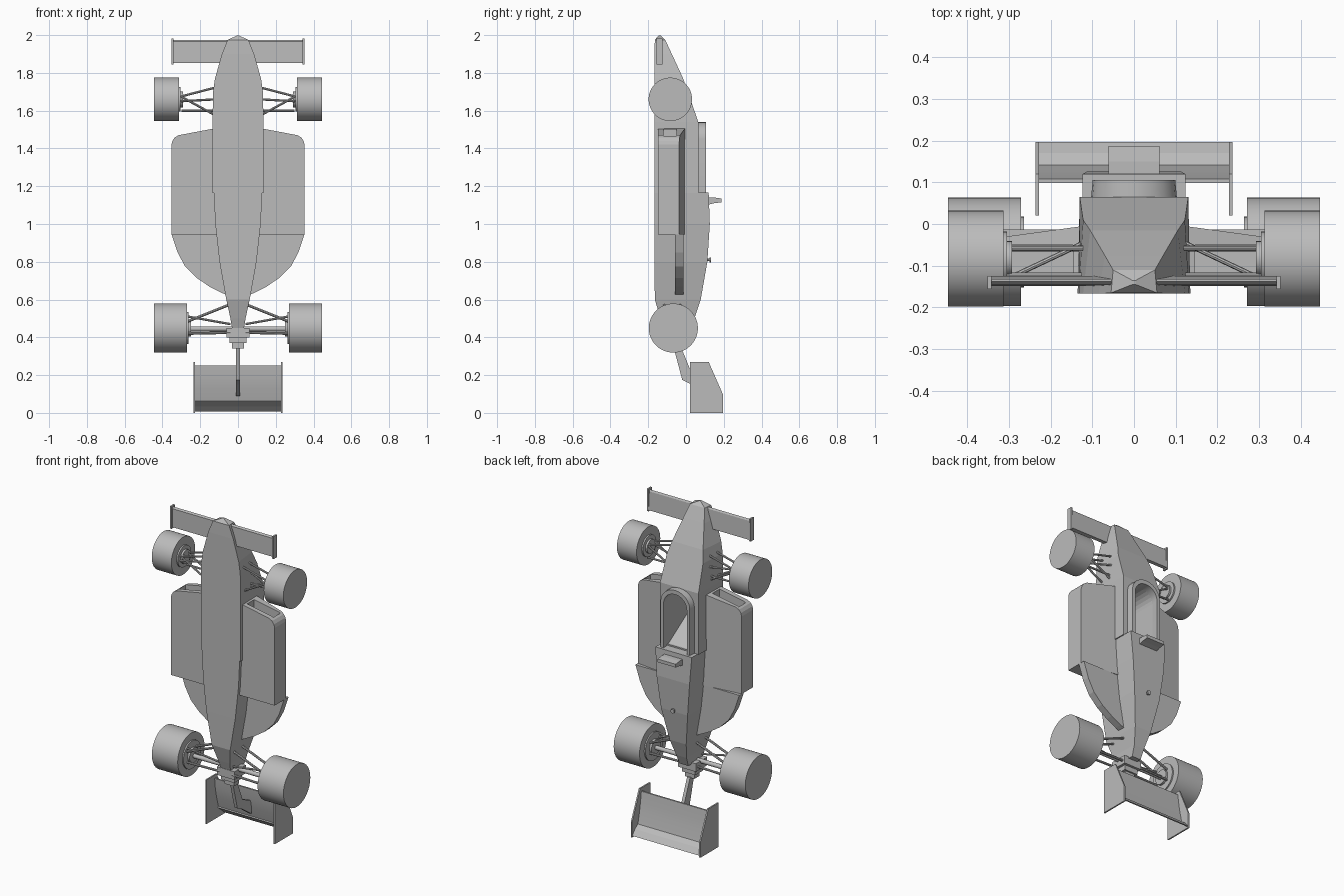
import bpy, bmesh, math
from mathutils import Vector

if "Cube" in bpy.data.objects:
    bpy.data.objects.remove(bpy.data.objects["Cube"])

grey = bpy.data.materials.new("plain grey")
grey.diffuse_color = (0.5, 0.5, 0.5, 1)
grey.use_nodes = True
grey.node_tree.nodes["Principled BSDF"].inputs["Base Color"].default_value = grey.diffuse_color


def finish(bm, name, smooth=False):
    bmesh.ops.recalc_face_normals(bm, faces=bm.faces)
    me = bpy.data.meshes.new(name)
    bm.to_mesh(me)
    bm.free()
    me.materials.append(grey)
    ob = bpy.data.objects.new(name, me)
    bpy.context.collection.objects.link(ob)
    if smooth:
        bpy.context.view_layer.objects.active = ob
        ob.select_set(True)
        bpy.ops.object.shade_smooth_by_angle(angle=math.radians(35))
        ob.select_set(False)
    return ob


def loft(name, rings, smooth=False):
    """Closed skin through rings with equal point counts."""
    bm = bmesh.new()
    rows = [[bm.verts.new(p) for p in r] for r in rings]
    n = len(rows[0])
    for a, b in zip(rows, rows[1:]):
        for i in range(n):
            bm.faces.new((a[i], a[(i + 1) % n], b[(i + 1) % n], b[i]))
    bm.faces.new(rows[0])
    bm.faces.new(rows[-1])
    return finish(bm, name, smooth)


def box(name, x0, x1, y0, y1, z0, z1):
    return loft(name, [[(x0, y0, z), (x1, y0, z), (x1, y1, z), (x0, y1, z)] for z in (z0, z1)])


def plate_x(name, pts, x0, x1, smooth=False):
    """Outline in (y, z) extruded along x."""
    return loft(name, [[(x, y, z) for y, z in pts] for x in (x0, x1)], smooth)


def plate_y(name, pts, y0, y1, smooth=False):
    """Outline in (x, z) extruded along y."""
    return loft(name, [[(x, y, z) for x, z in pts] for y in (y0, y1)], smooth)


def rod(name, a, b, r, n=8):
    a, b = Vector(a), Vector(b)
    q = (b - a).to_track_quat('Z', 'Y')
    ring = [q @ Vector((r * math.cos(2 * math.pi * i / n), r * math.sin(2 * math.pi * i / n), 0))
            for i in range(n)]
    return loft(name, [[p + c for p in ring] for c in (a, b)], n > 8)


def cut(ob, cutter):
    cutter.hide_render = True
    cutter.hide_set(True)
    m = ob.modifiers.new("opening", 'BOOLEAN')
    m.operation = 'DIFFERENCE'
    m.solver = 'EXACT'
    m.object = cutter


def section(z, wb, wt, y0, y1):
    return [(-wb, y0, z), (wb, y0, z), (wt, y1, z), (-wt, y1, z)]


# nose and tub, with pointed tip
tub = loft("nose_and_tub", [section(*s) for s in (
    (1.165, .135, .130, -.167, .065), (1.54, .135, .130, -.167, .065),
    (1.70, .132, .122, -.167, .010), (1.77, .122, .105, -.167, -.015),
    (1.90, .085, .070, -.167, -.075), (1.975, .055, .050, -.165, -.110),
    (1.998, .004, .004, -.145, -.135))])

# tapering engine cover
loft("engine_cover", [section(*s) for s in (
    (.44, .030, .030, -.115, .020), (.50, .040, .035, -.135, .045),
    (.60, .062, .056, -.165, .078), (.80, .098, .090, -.167, .113),
    (1.00, .120, .112, -.167, .126), (1.167, .128, .123, -.167, .120))])

# cockpit opening and raised rim
def arch(w, top, base, z0):
    n = 12
    return [(w, z0)] + [(w * math.cos(math.pi * i / n), base + (top - base) * math.sin(math.pi * i / n))
                        for i in range(n + 1)] + [(-w, z0)]

cut(tub, plate_y("cockpit_cutter", arch(.082, 1.515, 1.44, 1.175), -.13, .2))
outer, inner = arch(.103, 1.54, 1.45, 1.16), arch(.082, 1.515, 1.44, 1.16)
bm = bmesh.new()
vs = [[bm.verts.new((x * k, y, z)) for x, z in path]
      for path, y, k in ((outer, .06, 1), (outer, .105, .96), (inner, .105, .96), (inner, .06, 1))]
for k in range(4):
    a, b = vs[k], vs[(k + 1) % 4]
    for i in range(len(a) - 1):
        bm.faces.new((a[i], a[i + 1], b[i + 1], b[i]))
bm.faces.new([r[0] for r in vs])
bm.faces.new([r[-1] for r in vs])
finish(bm, "cockpit_rim", True)
plate_x("seat_back", [(.06, 1.17), (-.13, 1.17), (-.13, 1.29)], -.081, .081)

# small items on top of the engine cover
plate_x("roll_bar_plate", [(.11, 1.10), (.15, 1.11), (.187, 1.115), (.187, 1.135),
                           (.15, 1.14), (.11, 1.14)], -.061, .061)
rod("filler_post", (0, .10, .81), (0, .133, .81), .007, 8)
rod("filler_cap", (0, .124, .81), (0, .133, .81), .013, 8)

# gearbox and rear wing support
box("gearbox", -.06, .06, -.12, -.01, .40, .45)
box("gearbox_tail", -.045, .045, -.10, -.025, .37, .41)
box("gearbox_end", -.032, .032, -.085, -.035, .34, .38)
plate_x("rear_wing_support", [(-.065, .345), (-.02, .175), (.03, .15), (.115, .09),
                              (.118, .17), (.03, .21), (-.025, .345)], -.010, .010)

# rear wing planes
plate_x("rear_wing_main", [(.098, .25), (.104, .19), (.116, .13), (.137, .055),
                           (.143, .055), (.126, .13), (.116, .19), (.108, .25)], -.23, .23, True)
plate_x("rear_wing_flap", [(.127, .060), (.160, .035), (.190, .008), (.196, .010),
                           (.170, .042), (.137, .065)], -.23, .23)

# front wing plane
plate_x("front_wing", [(-.148, 1.853), (-.125, 1.853), (-.132, 1.965), (-.138, 1.975), (-.146, 1.965)],
        -.345, .345)

for s, side in ((1, "right"), (-1, "left")):
    def P(x, y, z):
        return (s * x, y, z)

    # wing endplates
    plate_x(side + "_rear_endplate", [(.02, 0), (.197, 0), (.197, .095), (.12, .27), (.02, .27)],
            s * .227, s * .236)
    box(side + "_front_endplate", s * .341, s * .351, -.156, -.125, 1.845, 1.983)

    # side pod with front intake
    outline = [(.10, .945), (.352, .945), (.352, 1.42), (.347, 1.44), (.335, 1.458),
               (.315, 1.470), (.13, 1.505), (.10, 1.505)]
    rings = [[P(x, -.148, z) for x, z in outline],
             [P(x, -.006 - .03 * max(0, x - .13) / .22, z) for x, z in outline]]
    pod = loft(side + "_side_pod", rings)
    cut(pod, box(side + "_intake_cutter", s * .145, s * .322, -.118, -.05, 1.27, 1.6))

    # curved rear shelf behind the pod
    plate_y(side + "_rear_shelf", [(s * x, z) for x, z in (
        (.05, .62), (.085, .635), (.15, .668), (.22, .715), (.28, .775), (.32, .85), (.352, .946),
        (.05, .946))], -.057, -.013)

    # wheels with stepped inner hubs
    rod(side + "_front_wheel", P(.313, -.083, 1.66), P(.446, -.083, 1.66), .115, 48)
    rod(side + "_front_hub", P(.304, -.083, 1.66), P(.32, -.083, 1.66), .065, 32)
    rod(side + "_front_hub_center", P(.292, -.083, 1.66), P(.32, -.083, 1.66), .042, 24)
    rod(side + "_rear_wheel", P(.271, -.067, .449), P(.446, -.067, .449), .130, 48)
    rod(side + "_rear_hub", P(.263, -.067, .449), P(.28, -.067, .449), .085, 32)
    rod(side + "_rear_hub_center", P(.250, -.067, .449), P(.28, -.067, .449), .045, 24)

    # front suspension
    for y, lvl in ((-.058, "upper"), (-.122, "lower")):
        for z, end in ((1.725, "fore"), (1.57, "aft")):
            rod(f"{side}_front_{lvl}_{end}_arm", P(.11, y, z), P(.303, y, 1.675), .006)
    rod(side + "_front_pushrod", P(.12, -.045, 1.66), P(.30, -.13, 1.65), .006)
    rod(side + "_steering_rod", P(.11, -.06, 1.60), P(.30, -.06, 1.60), .006)

    # rear suspension
    for y, lvl in ((-.03, "upper"), (-.115, "lower")):
        rod(f"{side}_rear_{lvl}_fore_arm", P(.04, y, .575), P(.265, y, .485), .007)
        rod(f"{side}_rear_{lvl}_aft_arm", P(.04, y, .425), P(.265, y, .42), .007)
    rod(side + "_drive_shaft", P(.03, -.067, .445), P(.27, -.067, .445), .013, 12)
    rod(side + "_rear_toe_link", P(.04, -.10, .47), P(.265, -.12, .51), .006)
